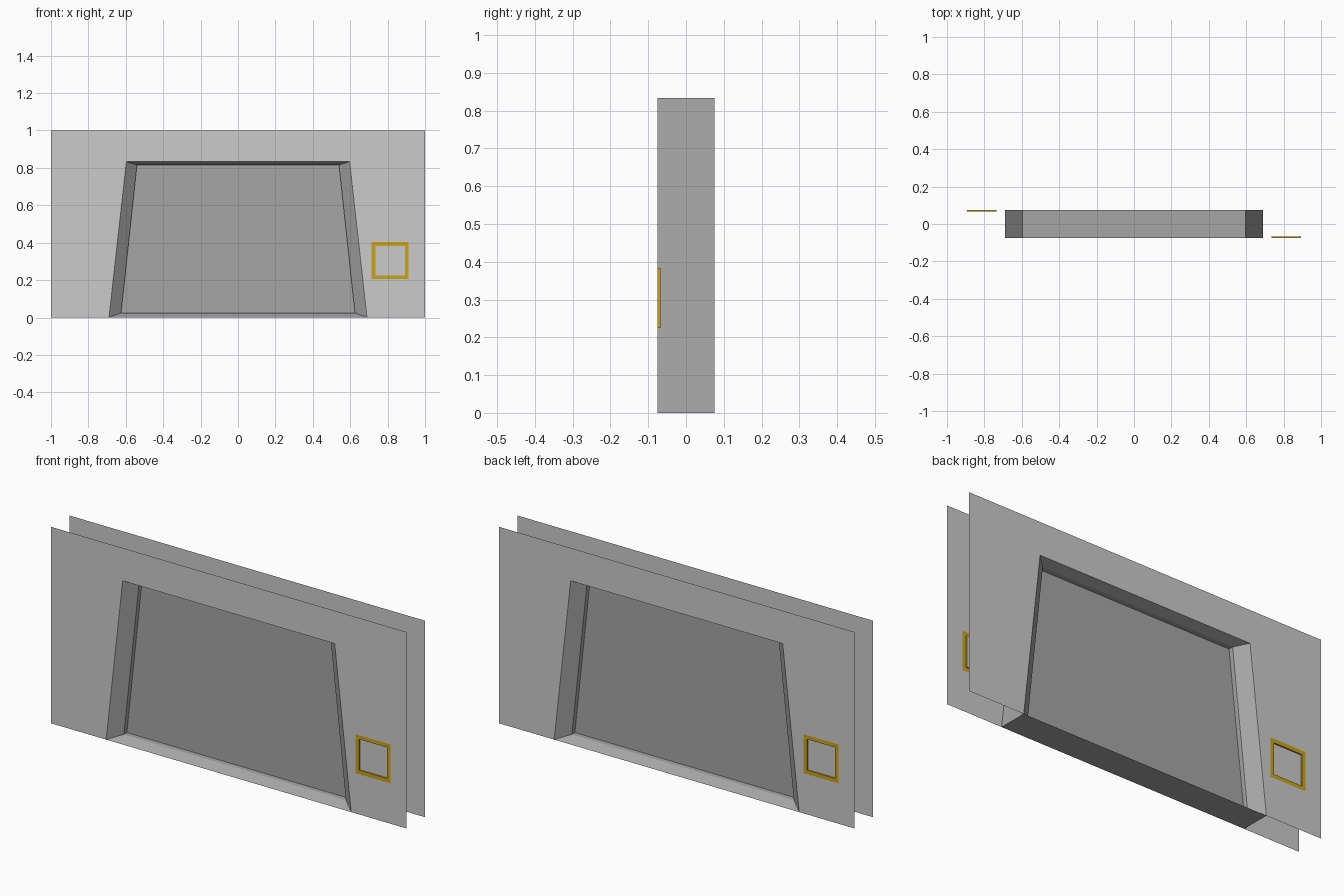
import bpy, bmesh
from mathutils import Matrix

if "Cube" in bpy.data.objects:
    bpy.data.objects.remove(bpy.data.objects["Cube"])

D = 0.075      # half depth of the wall
SLOPE = 0.025  # depth where the sloped reveal ends


def material(name, r, g, b):
    m = bpy.data.materials.new(name)
    m.diffuse_color = (r, g, b, 1)
    m.use_nodes = True
    m.node_tree.nodes["Principled BSDF"].inputs["Base Color"].default_value = m.diffuse_color
    return m


def make(name, rings=(), faces=(), mat=None, spin=False):
    """rings: pairs of 4-corner loops bridged by quads; faces: single polygons."""
    bm = bmesh.new()

    def face(pts):
        bm.faces.new([bm.verts.new(p) for p in pts])

    for outer, inner in rings:
        for i in range(4):
            j = (i + 1) % 4
            face([outer[i], outer[j], inner[j], inner[i]])
    for f in faces:
        face(f)
    bmesh.ops.remove_doubles(bm, verts=bm.verts, dist=1e-5)
    if spin:
        bm.transform(Matrix.Rotation(3.14159265, 4, 'Z'))
    me = bpy.data.meshes.new(name)
    bm.to_mesh(me)
    bm.free()
    ob = bpy.data.objects.new(name, me)
    bpy.context.collection.objects.link(ob)
    if mat:
        me.materials.append(mat)
    return ob


def trapezoid(half_bottom, half_top, z0, z1, y):
    return [(-half_bottom, y, z0), (half_bottom, y, z0), (half_top, y, z1), (-half_top, y, z1)]


def square(half, y, cx=0.813, cz=0.304):
    return [(cx - half, y, cz - half), (cx + half, y, cz - half),
            (cx + half, y, cz + half), (cx - half, y, cz + half)]


yellow = material("yellow_trim", 0.60, 0.37, 0.01)
dark = material("door_grey", 0.38, 0.38, 0.38)

opening = trapezoid(0.69, 0.597, 0, 0.833, -D)
bl, br, tr, tl = opening
left_bottom, right_bottom = (-1, -D, 0), (1, -D, 0)
left_top, right_top = (-1, -D, 1), (1, -D, 1)

for side, spin in (("front", False), ("back", True)):
    # Thin wall sheet with the door opening and a square hole for the keypad
    make(side + "_wall",
         rings=[([br, right_bottom, right_top, tr], square(0.099, -D))],
         faces=[[left_bottom, bl, tl, left_top], [tl, tr, right_top, left_top]], spin=spin)

    # Sloped door reveal, straight inner jamb and flat door panel
    slope = trapezoid(0.625, 0.54, 0.025, 0.815, -SLOPE)
    panel = trapezoid(0.625, 0.54, 0.025, 0.815, -0.001)
    make(side + "_door", rings=[(opening, slope), (slope, panel)], faces=[panel],
         mat=dark, spin=spin)

    # Keypad: yellow border around a shallow recess
    make(side + "_keypad_frame",
         rings=[(square(0.099, -D), square(0.079, -D)),
                (square(0.079, -D), square(0.079, -0.068))], mat=yellow, spin=spin)
    make(side + "_keypad_plate", faces=[square(0.079, -0.068)], spin=spin)

# Outer casing of the doorway joining both walls
make("door_casing", rings=[(trapezoid(0.69, 0.597, 0, 0.833, D), opening)], mat=dark)
